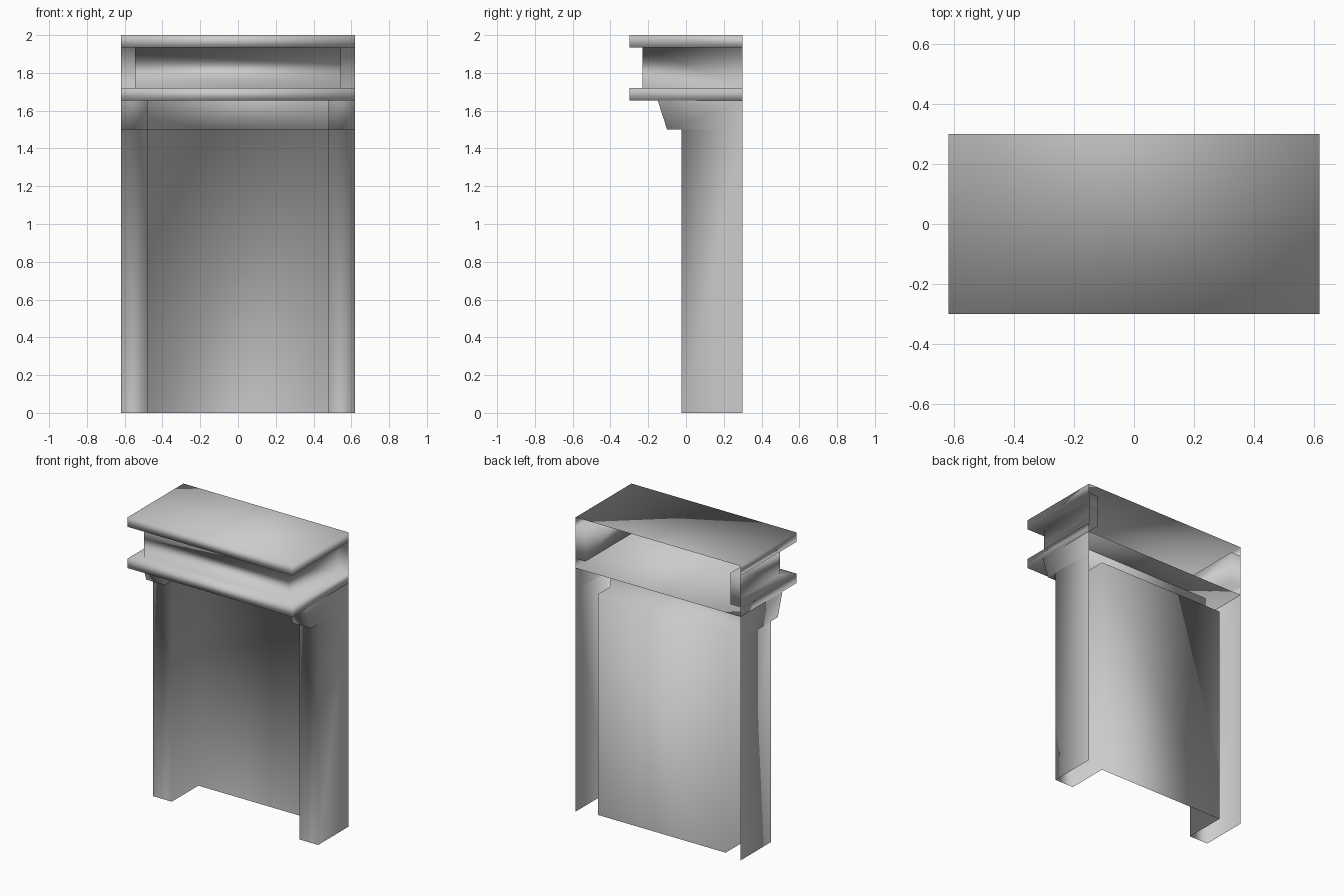
import bpy
import bmesh

cube = bpy.data.objects.get("Cube")
if cube:
    bpy.data.objects.remove(cube, do_unlink=True)

stone = bpy.data.materials.new("grey_stone")
stone.use_nodes = True
colour = (0.6, 0.6, 0.6, 1)
stone.diffuse_color = colour
stone.node_tree.nodes["Principled BSDF"].inputs["Base Color"].default_value = colour

HALF_W, BACK = 0.62, 0.30


def outline(half):
    """Complete a left-right symmetric plan outline from its first half."""
    return half + [(-x, y) for x, y in reversed(half)]


def ring(bm, plan, z):
    return [bm.verts.new((x, y, z)) for x, y in plan]


def bridge(bm, a, b):
    """Join two open rings, leaving out strips that have no area."""
    for i in range(len(a) - 1):
        corners = [a[i], a[i + 1], b[i + 1], b[i]]
        flat = len({v.co.z for v in corners}) == 1
        in_line = len({v.co.x for v in corners}) == 1
        if not (flat and in_line):
            bm.faces.new(corners)


def finish(bm, name):
    bmesh.ops.remove_doubles(bm, verts=bm.verts, dist=0.0001)
    bmesh.ops.recalc_face_normals(bm, faces=bm.faces)
    for face in bm.faces:
        face.smooth = True
    mesh = bpy.data.meshes.new(name)
    bm.to_mesh(mesh)
    bm.free()
    mesh.materials.append(stone)
    obj = bpy.data.objects.new(name, mesh)
    bpy.context.collection.objects.link(obj)


# Entablature: two slabs with a recessed frieze between, open at the back
slab = outline([(-HALF_W, BACK), (-HALF_W, -0.30)])
frieze = outline([(-0.545, BACK), (-0.545, -0.23)])
bm = bmesh.new()
levels = [(slab, 2.0), (slab, 1.935), (frieze, 1.935),
          (frieze, 1.72), (slab, 1.72), (slab, 1.655)]
rings = [ring(bm, plan, z) for plan, z in levels]
for upper, lower in zip(rings, rings[1:]):
    bridge(bm, upper, lower)
bm.faces.new(rings[0])
bm.faces.new(rings[-1])
# Narrow back strips beside the frieze
for end in (0, -1):
    bm.faces.new([rings[i][end] for i in (1, 2, 3, 4)])
finish(bm, "entablature")


# Piers with the recessed panel, then the flared capitals and lintel
def wall_plan(pier_front, panel):
    return outline([(-HALF_W, BACK), (-HALF_W, pier_front),
                    (-0.48, pier_front), (-0.48, panel)])


bm = bmesh.new()
levels = [(wall_plan(-0.025, 0.26), 0), (wall_plan(-0.025, 0.26), 1.5),
          (wall_plan(-0.10, 0.125), 1.5), (wall_plan(-0.15, 0.125), 1.655)]
rings = [ring(bm, plan, z) for plan, z in levels]
for lower, upper in zip(rings, rings[1:]):
    bridge(bm, lower, upper)
finish(bm, "piers_and_panel")
